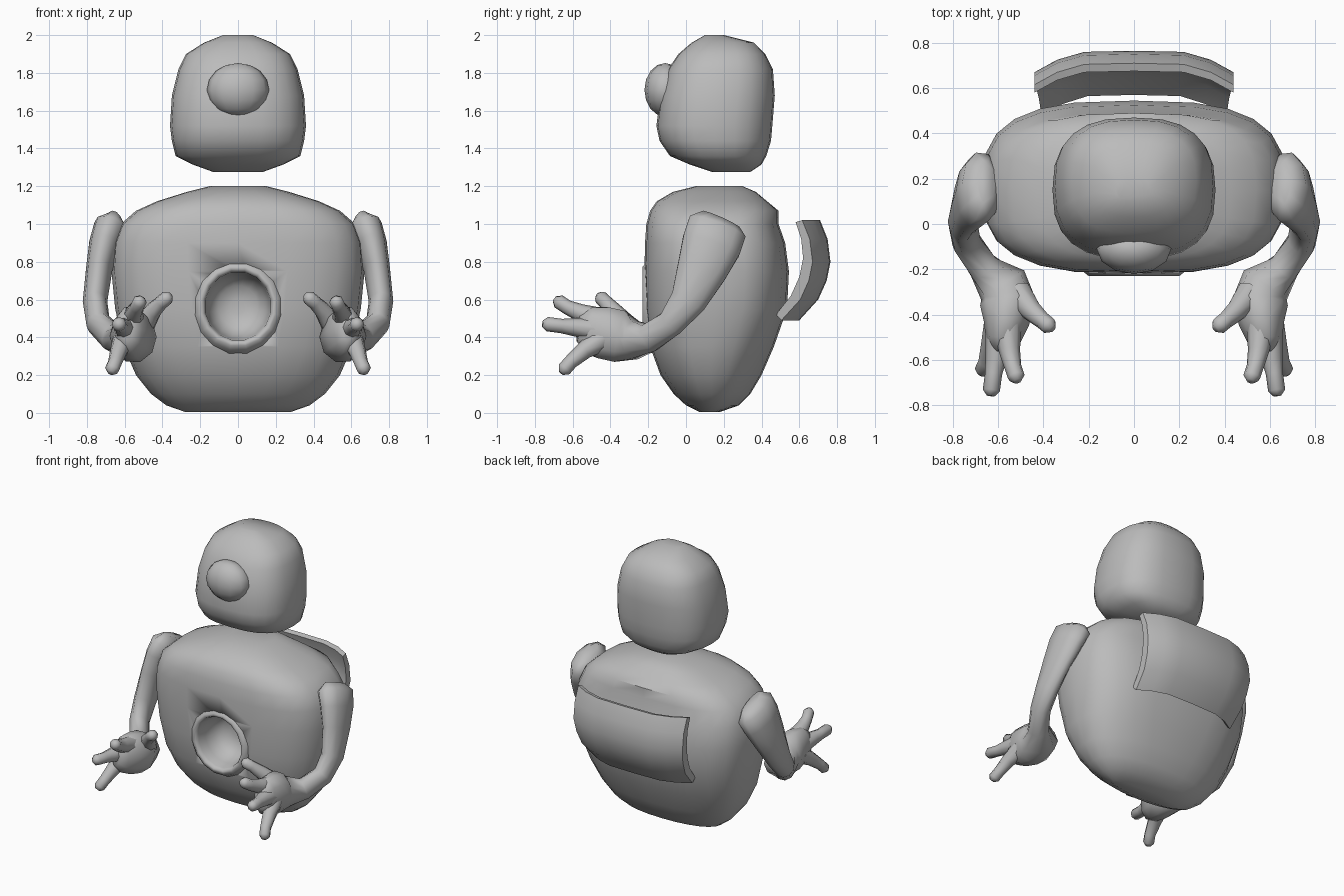
import bpy, bmesh, math
from mathutils import Vector

if "Cube" in bpy.data.objects:
    bpy.data.objects.remove(bpy.data.objects["Cube"])

grey = bpy.data.materials.new("stone_grey")
grey.diffuse_color = (0.5, 0.5, 0.5, 1)
grey.use_nodes = True
grey.node_tree.nodes["Principled BSDF"].inputs["Base Color"].default_value = grey.diffuse_color


def skin(bm, rings, cap_start=True):
    """Join rings of points with quads and close the ends."""
    loops = [[bm.verts.new(p) for p in r] for r in rings]
    n = len(loops[0])
    for a, b in zip(loops, loops[1:]):
        for i in range(n):
            j = (i + 1) % n
            bm.faces.new((a[i], a[j], b[j], b[i]))
    if cap_start:
        bm.faces.new(loops[0][::-1])
    bm.faces.new(loops[-1])


def finish(bm, name, angle=50, recalc=True):
    if recalc:
        bmesh.ops.recalc_face_normals(bm, faces=bm.faces)
    me = bpy.data.meshes.new(name)
    bm.to_mesh(me)
    bm.free()
    ob = bpy.data.objects.new(name, me)
    bpy.context.collection.objects.link(ob)
    me.materials.append(grey)
    bpy.ops.object.select_all(action='DESELECT')
    ob.select_set(True)
    bpy.context.view_layer.objects.active = ob
    bpy.ops.object.shade_smooth_by_angle(angle=math.radians(angle))
    return ob


def spow(v, e):
    return math.copysign(abs(v) ** e, v)


def rounded(name, rows, n=24):
    """Stack of rounded-square sections: z, half width, front y, back y, squareness."""
    rings = []
    for z, rx, yf, yb, power in rows:
        ring = []
        for i in range(n):
            t = 2 * math.pi * i / n
            ring.append((rx * spow(math.cos(t), 2 / power),
                         (yf + yb) / 2 + (yb - yf) / 2 * spow(math.sin(t), 2 / power), z))
        rings.append(ring)
    bm = bmesh.new()
    skin(bm, rings)
    return finish(bm, name)


def lathe_rings(rows, zc, n=16):
    """Rings around the y axis: radius, y."""
    angles = [2 * math.pi * (i + .5) / n for i in range(n)]
    return [[(.96 * r * math.cos(t), y, zc + r * math.sin(t)) for t in angles] for r, y in rows]


def tube(bm, pts, n=10):
    """Limb along points: x, y, z, half width across x, other half width."""
    cs = [Vector(p[:3]) for p in pts]
    rings = []
    for k, p in enumerate(pts):
        t = (cs[min(k + 1, len(cs) - 1)] - cs[max(k - 1, 0)]).normalized()
        u = Vector((1, 0, 0))
        u = (u - t * u.dot(t)).normalized()
        v = t.cross(u)
        rings.append([cs[k] + u * p[3] * math.cos(2 * math.pi * i / n)
                      + v * p[4] * math.sin(2 * math.pi * i / n) for i in range(n)])
    skin(bm, rings)


# Body
body = rounded("body", [
    (0.005, .28, .07, .18, 2.2), (.04, .38, .0, .28, 2.2), (.1, .46, -.065, .34, 2.3),
    (.2, .54, -.135, .40, 2.4), (.35, .605, -.19, .465, 2.6), (.55, .65, -.214, .535, 2.8),
    (.75, .67, -.22, .545, 2.9), (.9, .66, -.217, .525, 3), (1.0, .62, -.21, .49, 3),
    (1.07, .54, -.19, .49, 3), (1.12, .43, -.155, .43, 2.8), (1.17, .27, -.07, .37, 2.5),
    (1.2, .15, .05, .3, 2.3)])

# Belly hollow: cut the body, then line it with a raised rim and a bowl
bm = bmesh.new()
skin(bm, lathe_rings([(.2, -.4), (.2, -.1), (.16, .0), (.05, .03)], .565))
cutter = finish(bm, "belly_cutter")
mod = body.modifiers.new("hollow", 'BOOLEAN')
mod.object = cutter
mod.operation = 'DIFFERENCE'
mod.solver = 'EXACT'
bpy.context.view_layer.objects.active = body
bpy.ops.object.modifier_apply(modifier=mod.name)
bpy.data.objects.remove(cutter)
bm = bmesh.new()
rows = [(.255, -.175), (.235, -.213), (.212, -.23), (.195, -.23), (.183, -.205),
        (.175, -.14), (.155, -.07), (.11, -.02), (.04, -.005)]
skin(bm, [r[::-1] for r in lathe_rings(rows, .565)], cap_start=False)
bm.normal_update()
if max(bm.faces, key=lambda f: f.calc_center_median().y).normal.y > 0:
    bmesh.ops.reverse_faces(bm, faces=bm.faces)
finish(bm, "belly_bowl", 80, recalc=False)

# Head
rounded("head", [(*row, 2.6) for row in [
    (1.275, .13, .14, .34), (1.315, .24, .02, .40), (1.36, .33, -.085, .425),
    (1.44, .35, -.14, .45), (1.52, .36, -.157, .457), (1.68, .35, -.135, .47),
    (1.82, .315, -.095, .46), (1.9, .275, -.04, .42), (1.96, .18, .03, .36),
    (2.0, .08, .1, .2)]])

# Nose
bm = bmesh.new()
bmesh.ops.create_uvsphere(bm, u_segments=12, v_segments=8, radius=1)
for v in bm.verts:
    v.co = (v.co.x * .165, -.11 + v.co.y * .11, 1.71 + v.co.z * .142)
finish(bm, "nose")

# Curved back panel
section = [(.71, 1.02), (.75, .92), (.765, .8), (.745, .7), (.70, .6), (.6, .49),
           (.57, .52), (.65, .62), (.695, .72), (.715, .82), (.705, .92), (.675, 1.01)]
rings = []
for x, dy in [(-.44, -.095), (-.34, -.04), (-.22, -.005), (0, 0),
              (.22, -.005), (.34, -.04), (.44, -.095)]:
    rings.append([(x * (.92 + .08 * min(1, (z - .49) / .3)), y + dy, z) for y, z in section])
bm = bmesh.new()
skin(bm, rings)
finish(bm, "back_panel")

# Arms with hands
arm_path = [(.655, .185, 1.025, .04, .11), (.67, .165, .98, .095, .165), (.705, .135, .89, .085, .165),
            (.735, .085, .76, .07, .14), (.757, .01, .59, .065, .10), (.74, -.08, .475, .065, .075),
            (.665, -.19, .40, .07, .08), (.58, -.27, .385, .115, .105), (.555, -.35, .405, .125, .145),
            (.565, -.44, .425, .10, .145), (.58, -.52, .44, .075, .125), (.59, -.57, .445, .035, .07)]
fingers = [
    [(.51, -.31, .45), (.45, -.385, .54), (.405, -.425, .585), (.375, -.45, .61)],
    [(.56, -.44, .49), (.55, -.56, .53), (.535, -.63, .56), (.52, -.675, .59)],
    [(.59, -.45, .44), (.61, -.6, .455), (.62, -.66, .46), (.63, -.735, .47)],
    [(.60, -.45, .39), (.63, -.54, .33), (.65, -.61, .27), (.667, -.645, .23)]]
for side, s in (("right", 1), ("left", -1)):
    bm = bmesh.new()
    tube(bm, arm_path)
    for f in fingers:
        pts = [(*p, r, r) for p, r in zip(f, (.065, .047, .038, .038))]
        tip = Vector(f[3]) + (Vector(f[3]) - Vector(f[2])).normalized() * .024
        tube(bm, pts + [(*tip, .018, .018)], 8)
    for v in bm.verts:
        v.co.x *= s
    finish(bm, side + "_arm", 70)
